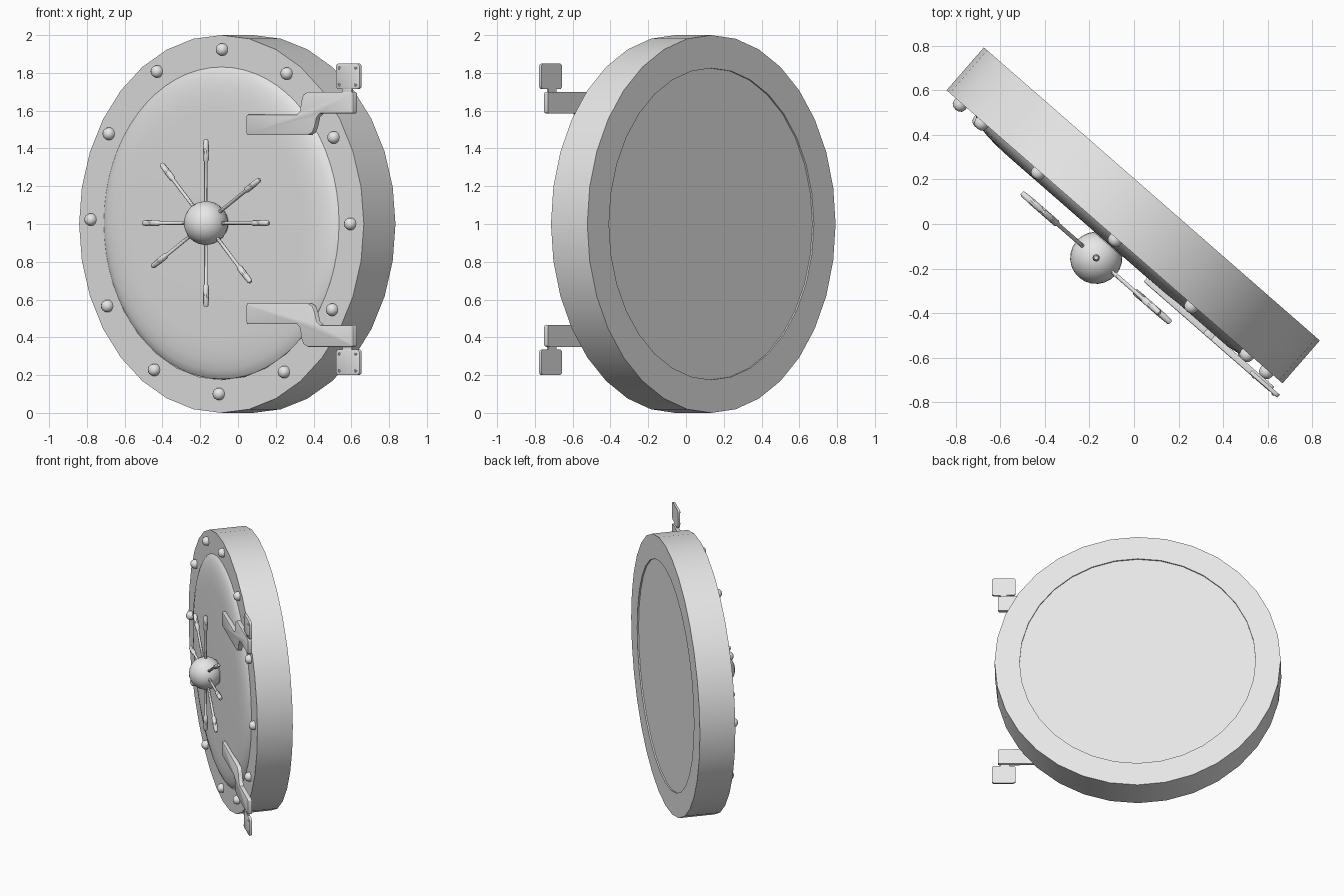
import bpy, bmesh, math
from mathutils import Matrix, Vector

if "Cube" in bpy.data.objects:
    bpy.data.objects.remove(bpy.data.objects["Cube"])

# Whole door is swung open about the vertical axis
DOOR = Matrix.Translation((-0.0875, -0.0575, 0)) @ Matrix.Rotation(math.radians(-41.1), 4, 'Z')
steel = bpy.data.materials.new("steel_grey")
steel.diffuse_color = (0.8, 0.8, 0.8, 1)
steel.use_nodes = True
steel.node_tree.nodes["Principled BSDF"].inputs["Base Color"].default_value = steel.diffuse_color


def finish(name, bm, angle=35, local=Matrix()):
    bmesh.ops.remove_doubles(bm, verts=bm.verts, dist=1e-5)
    bmesh.ops.recalc_face_normals(bm, faces=bm.faces)
    me = bpy.data.meshes.new(name)
    bm.to_mesh(me)
    bm.free()
    me.materials.append(steel)
    ob = bpy.data.objects.new(name, me)
    bpy.context.collection.objects.link(ob)
    ob.matrix_world = DOOR @ local
    bpy.ops.object.select_all(action='DESELECT')
    ob.select_set(True)
    bpy.context.view_layer.objects.active = ob
    bpy.ops.object.shade_smooth_by_angle(angle=math.radians(angle))
    return ob


def lathe(name, profile, steps, local, angle=35):
    """Spin (radius, height) points around local z."""
    bm = bmesh.new()
    vs = [bm.verts.new((r, 0, h)) for r, h in profile]
    es = [bm.edges.new(p) for p in zip(vs, vs[1:])]
    bmesh.ops.spin(bm, geom=vs + es, cent=(0, 0, 0), axis=(0, 0, 1),
                   angle=math.tau, steps=steps, use_duplicate=False)
    bmesh.ops.remove_doubles(bm, verts=bm.verts, dist=1e-5)
    bmesh.ops.dissolve_degenerate(bm, edges=bm.edges, dist=1e-6)
    return finish(name, bm, angle, local)


def plate(name, outline, y0, y1, corner, rim):
    """Extruded outline in x/z with rounded corners and a softened front rim."""
    bm = bmesh.new()
    face = bm.faces.new([bm.verts.new((x, y1, z)) for x, z in outline])
    ext = bmesh.ops.extrude_face_region(bm, geom=[face])
    bmesh.ops.translate(bm, vec=(0, y0 - y1, 0),
                        verts=[g for g in ext['geom'] if isinstance(g, bmesh.types.BMVert)])
    bm.normal_update()
    if corner:
        side = [e for e in bm.edges
                if abs(e.verts[0].co.y - e.verts[1].co.y) > 1e-4
                and e.calc_face_angle(0) > math.radians(70)]
        bmesh.ops.bevel(bm, geom=side, offset=corner, segments=3, profile=0.5, affect='EDGES')
    front = [e for e in bm.edges if all(abs(v.co.y - y0) < 1e-5 for v in e.verts)]
    bmesh.ops.bevel(bm, geom=front, offset=rim, segments=2, profile=0.5, affect='EDGES')
    return finish(name, bm)


def facing(x, y, z):
    """Local frame whose z axis points out of the door front."""
    return Matrix.Translation((x, y, z)) @ Matrix.Rotation(math.pi / 2, 4, 'X')


# Thick outer drum with a shallow recess in the back
lathe("door_drum", [(0.825, 0.0), (1, 0.0), (1, -0.255), (0.825, -0.255),
                    (0.825, -0.245), (0, -0.245)], 32, facing(0, 0, 1))

# Raised inner panel with a softly rounded rim
lathe("front_panel", [(0.828, -0.02), (0.826, 0.0), (0.81, 0.012), (0.78, 0.024), (0.73, 0.034),
                      (0.67, 0.040), (0.6, 0.042), (0, 0.042)], 64, facing(0, 0, 1.005))

# Ring of twelve domed bolts
dome = [(0.033, -0.01), (0.033, 0.012), (0.028, 0.027), (0.016, 0.036), (0, 0.039)]
for i in range(12):
    t = math.radians(30 * i - 0.7)
    lathe(f"bolt_{i + 1}", dome, 14,
          facing(0.912 * math.cos(t), 0, 1.012 + 0.912 * math.sin(t)), 60)

# Handwheel: ball hub, short neck, eight spokes with grips
HUB = Vector((0.0, -0.125, 1.005))
ball = [(0.117 * math.sin(math.pi * k / 12), -0.117 * math.cos(math.pi * k / 12)) for k in range(13)]
lathe("wheel_hub", ball, 24, facing(*HUB), 60)
lathe("hub_neck", [(0.085, 0.0), (0.085, 0.09)], 24, facing(0, -0.03, 1.005))
spoke = [(0, 0.08), (0.0095, 0.08), (0.0095, 0.325), (0.016, 0.335), (0.0165, 0.38),
         (0.014, 0.435), (0.009, 0.443), (0, 0.443)]
for i, deg in enumerate((0, 31.5, 90, 135, 180, 211.5, 270, 315)):
    lathe(f"wheel_spoke_{i + 1}", spoke, 10, Matrix.Translation(HUB) @
          Matrix.Rotation(math.radians(90 - deg), 4, 'Y'))

# Stepped hinge arms and riveted hinge plates, mirrored top to bottom
arm = [(0.231, 1.47), (0.665, 1.47), (0.695, 1.485), (0.71, 1.515), (0.725, 1.565), (0.75, 1.585),
       (0.983, 1.585), (0.983, 1.70), (0.66, 1.70), (0.63, 1.685), (0.617, 1.655),
       (0.607, 1.60), (0.585, 1.58), (0.231, 1.58)]
leaf = [(0.858, 1.714), (1.025, 1.714), (1.025, 1.85), (0.858, 1.85)]
rivet = [(0.008, -0.005), (0.008, 0.003), (0.004, 0.006), (0, 0.006)]
for side, flip in (("upper", False), ("lower", True)):
    def m(z):
        return 2.05 - z if flip else z
    plate(f"{side}_hinge_arm", [(x, m(z)) for x, z in arm], -0.066, -0.036, 0.012, 0.006)
    plate(f"{side}_hinge_plate", [(x, m(z)) for x, z in leaf], -0.064, -0.046, 0.018, 0.004)
    # Small link joining plate and arm
    plate(f"{side}_hinge_link", [(x, m(z)) for x, z in
          ((0.90, 1.69), (0.965, 1.69), (0.965, 1.725), (0.90, 1.725))], -0.058, -0.048, 0, 0.002)
    for j, (x, z) in enumerate(((0.883, 1.737), (1.0, 1.737), (1.0, 1.827), (0.883, 1.827))):
        lathe(f"{side}_rivet_{j + 1}", rivet, 8, facing(x, -0.064, m(z)))
